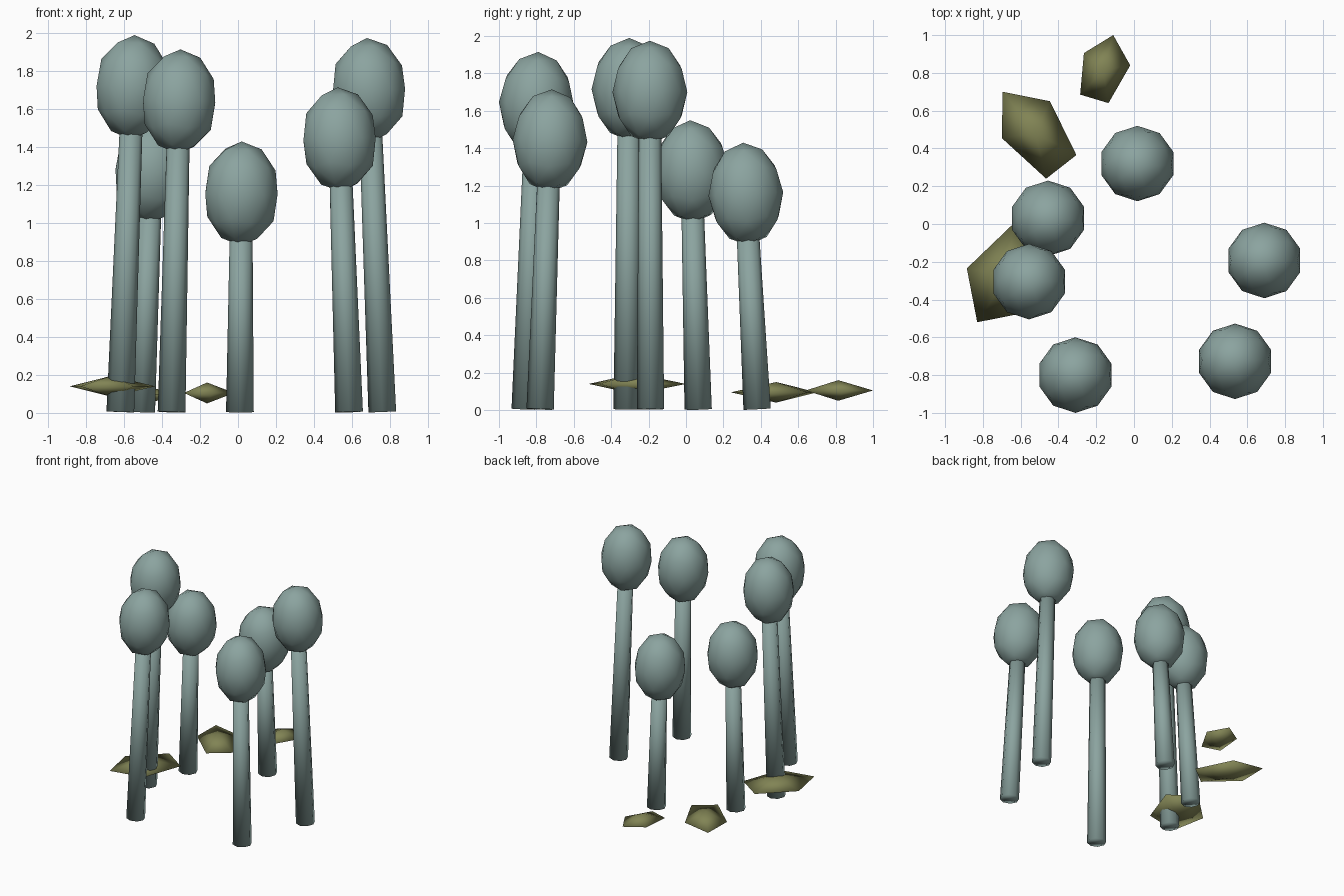
import bpy
import bmesh
from mathutils import Matrix, Vector

cube = bpy.data.objects.get("Cube")
if cube:
    bpy.data.objects.remove(cube, do_unlink=True)


def material(name, rgb):
    mat = bpy.data.materials.new(name)
    mat.use_nodes = True
    color = (*rgb, 1.0)
    mat.diffuse_color = color
    mat.node_tree.nodes["Principled BSDF"].inputs["Base Color"].default_value = color
    return mat


GREY_GREEN = material("grey_green", (0.26, 0.37, 0.35))
OLIVE = material("olive", (0.22, 0.23, 0.09))


def finish(bm, name, mat):
    """Turn a bmesh into a smooth-shaded object of one colour."""
    bmesh.ops.recalc_face_normals(bm, faces=bm.faces[:])
    for face in bm.faces:
        face.smooth = True
    mesh = bpy.data.meshes.new(name)
    bm.to_mesh(mesh)
    bm.free()
    mesh.materials.append(mat)
    obj = bpy.data.objects.new(name, mesh)
    bpy.context.collection.objects.link(obj)
    return obj


def sprout(index, base, head):
    """A leaning, tapered stalk with an egg-shaped bulb on top."""
    base, head = Vector((*base, 0.005)), Vector(head)
    axis = head - base
    lean = Vector((0, 0, 1)).rotation_difference(axis).to_matrix().to_4x4()

    # Stalk ends just inside the bulb
    length = axis.length - 0.2
    bm = bmesh.new()
    bmesh.ops.create_cone(bm, cap_ends=True, segments=8, radius1=0.073,
                          radius2=0.06, depth=length)
    place = Matrix.Translation(base) @ lean @ Matrix.Translation((0, 0, length / 2))
    bmesh.ops.transform(bm, matrix=place, verts=bm.verts[:])
    finish(bm, f"stalk_{index}", GREY_GREEN)

    # Bulb
    bm = bmesh.new()
    bmesh.ops.create_icosphere(bm, subdivisions=2, radius=1.0)
    place = Matrix.Translation(head) @ lean @ Matrix.Diagonal((0.2, 0.2, 0.275, 1))
    bmesh.ops.transform(bm, matrix=place, verts=bm.verts[:])
    finish(bm, f"bulb_{index}", GREY_GREEN)


def leaf(index, rim, z, half_height):
    """A flat five-cornered leaf, pointed above and below its middle."""
    bm = bmesh.new()
    ring = [bm.verts.new((x, y, z)) for x, y in rim]
    middle = sum((v.co for v in ring), Vector()) / len(ring)
    for side in (1, -1):
        tip = bm.verts.new(middle + Vector((0, 0, side * half_height)))
        for a, b in zip(ring, ring[1:] + ring[:1]):
            bm.faces.new((a, b, tip))
    finish(bm, f"leaf_{index}", OLIVE)


# Stalk foot (x, y) and bulb centre (x, y, z)
sprouts = [
    ((0.01, 0.38), (0.018, 0.32, 1.155)),
    ((-0.51, 0.065), (-0.455, 0.03, 1.275)),
    ((-0.62, -0.315), (-0.555, -0.305, 1.715)),
    ((-0.35, -0.86), (-0.31, -0.80, 1.64)),
    ((0.76, -0.19), (0.69, -0.193, 1.70)),
    ((0.585, -0.78), (0.535, -0.727, 1.44)),
]
for i, (foot, centre) in enumerate(sprouts, 1):
    sprout(i, foot, centre)

# Leaves near the ground
leaf(1, [(-0.11, 1.0), (-0.02, 0.84), (-0.135, 0.64), (-0.285, 0.685),
         (-0.265, 0.905)], 0.105, 0.055)
leaf(2, [(-0.695, 0.70), (-0.445, 0.65), (-0.305, 0.365), (-0.465, 0.24),
         (-0.70, 0.455)], 0.095, 0.055)
leaf(3, [(-0.83, -0.52), (-0.885, -0.235), (-0.64, 0.0), (-0.435, -0.14),
         (-0.55, -0.465)], 0.14, 0.055)
